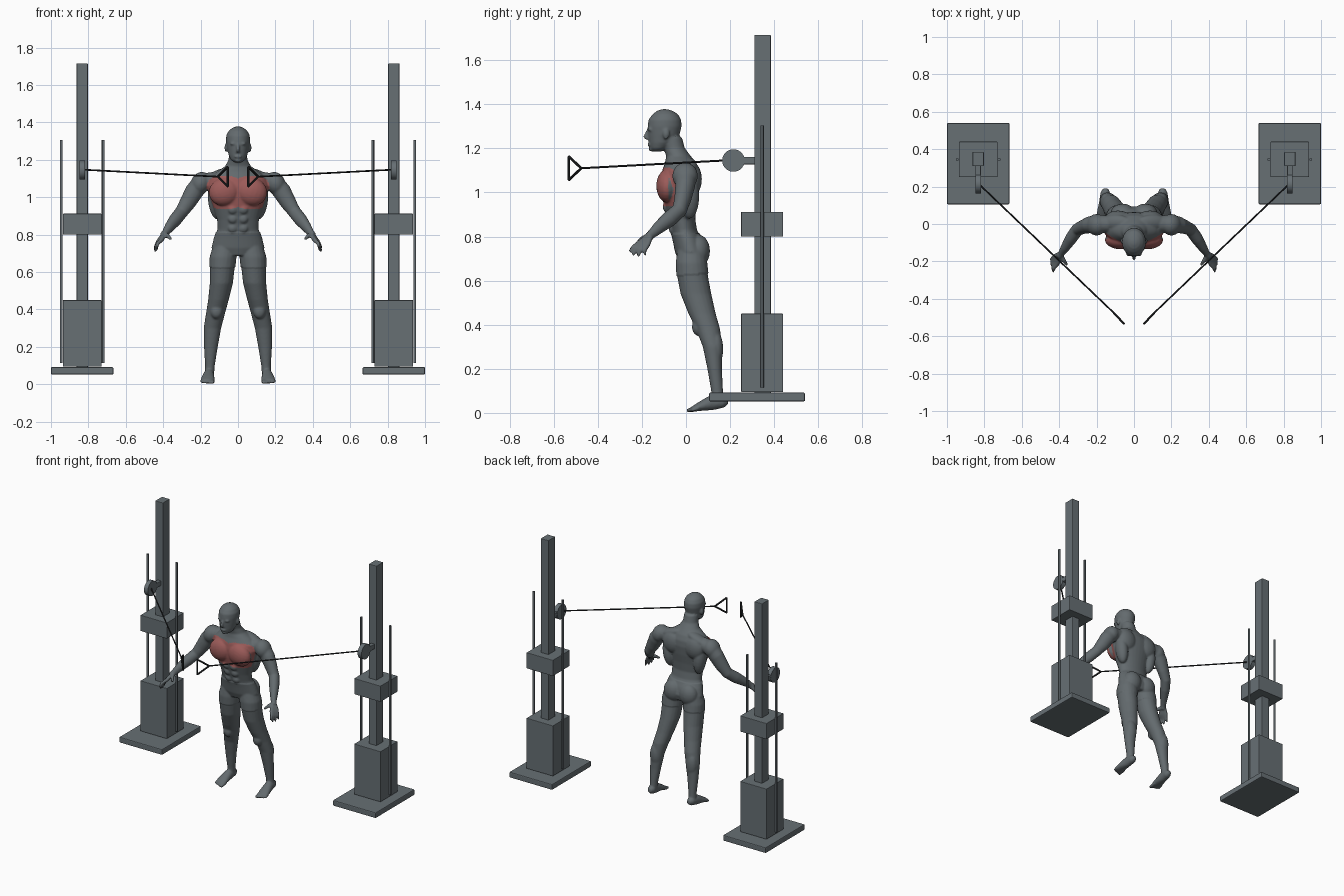
import bpy, bmesh, math
from mathutils import Vector, Matrix

if "Cube" in bpy.data.objects:
    bpy.data.objects.remove(bpy.data.objects["Cube"], do_unlink=True)


def material(name, r, g, b):
    m = bpy.data.materials.new(name)
    m.use_nodes = True
    m.diffuse_color = (r, g, b, 1)
    m.node_tree.nodes["Principled BSDF"].inputs["Base Color"].default_value = (r, g, b, 1)
    return m


STEEL = material("steel grey", .135, .16, .175)
SKIN = material("body grey", .125, .145, .155)
CHEST = material("muscle red", .33, .105, .1)
DARK = material("cable black", .02, .022, .024)


def make(name, bm, mat, smooth=False):
    bmesh.ops.recalc_face_normals(bm, faces=bm.faces)
    me = bpy.data.meshes.new(name)
    bm.to_mesh(me)
    bm.free()
    me.materials.append(mat)
    if smooth:
        me.shade_smooth()
    ob = bpy.data.objects.new(name, me)
    bpy.context.collection.objects.link(ob)
    return ob


def box(name, x, y, z, bevel=.003):
    bm = bmesh.new()
    lo, hi = Vector((x[0], y[0], z[0])), Vector((x[1], y[1], z[1]))
    mat = Matrix.Translation((lo + hi) / 2) @ Matrix.Diagonal((*(hi - lo), 1))
    bmesh.ops.create_cube(bm, size=1, matrix=mat)
    bmesh.ops.bevel(bm, geom=bm.edges[:], offset=bevel, segments=2, affect='EDGES', profile=.5)
    return make(name, bm, STEEL)


def add_rod(bm, a, b, r, sides=12):
    a, b = Vector(a), Vector(b)
    rot = (b - a).to_track_quat('Z', 'Y').to_matrix().to_4x4()
    bmesh.ops.create_cone(bm, cap_ends=True, segments=sides, radius1=r, radius2=r,
                          depth=(b - a).length, matrix=Matrix.Translation((a + b) / 2) @ rot)


def rod(name, pairs, r, mat, sides=12):
    bm = bmesh.new()
    for a, b in pairs:
        add_rod(bm, a, b, r, sides)
    ob = make(name, bm, mat)
    bpy.context.view_layer.objects.active = ob
    ob.select_set(True)
    bpy.ops.object.shade_smooth_by_angle()
    ob.select_set(False)


# Cable towers, one on each side
for side, s in (("left", 1), ("right", -1)):
    cx = s * .833

    def span(w):
        return cx - w, cx + w

    box(side + "_base_plate", span(.167), (.105, .54), (.052, .092), .006)
    box(side + "_weight_housing", span(.103), (.25, .44), (.095, .45))
    box(side + "_carriage_block", span(.103), (.25, .44), (.80, .912))
    box(side + "_post", span(.03), (.31, .385), (.09, 1.715))
    box(side + "_pulley_bracket", span(.014), (.2, .315), (1.128, 1.162))
    rod(side + "_guide_rods", [((cx + d, .345, .115), (cx + d, .345, 1.305))
                               for d in (-.112, .112)], .008, STEEL)
    rod(side + "_pulley", [((cx - .015, .215, 1.145), (cx + .015, .215, 1.145))], .051, STEEL, 32)
    apex = (s * .108, -.475, 1.11)
    top, low = (s * .055, -.532, 1.163), (s * .055, -.532, 1.057)
    rod(side + "_cable", [((s * .82, .205, 1.147), apex)], .0045, DARK, 8)
    rod(side + "_handle", [(apex, top), (apex, low), (top, low)], .006, DARK, 10)

# Athlete: overlapping solids that are fused into one skin
body = bmesh.new()


def loft(rings, sweep=False, mirror=True, n=20):
    """Skin ellipses (x, y, z, rx, ry); a sweep turns them along the path."""
    for s in ((1, -1) if mirror else (1,)):
        pts = [Vector((s * r[0], r[1], r[2])) for r in rings]
        loops = []
        for i, (p, r) in enumerate(zip(pts, rings)):
            rot = Matrix.Identity(3)
            if sweep:
                d = pts[min(i + 1, len(pts) - 1)] - pts[max(i - 1, 0)]
                rot = d.to_track_quat('Z', 'Y').to_matrix()
            angles = [2 * math.pi * k / n for k in range(n)]
            loops.append([body.verts.new(p + rot @ Vector((r[3] * math.cos(a), r[4] * math.sin(a), 0)))
                          for a in angles])
        for u, v in zip(loops, loops[1:]):
            for k in range(n):
                body.faces.new((u[k], u[(k + 1) % n], v[(k + 1) % n], v[k]))
        body.faces.new(loops[0][::-1])
        body.faces.new(loops[-1])


def blob(x, y, z, rx, ry, rz, tilt=0):
    for s in ((1, -1) if x else (1,)):
        mat = (Matrix.Translation((s * x, y, z)) @ Matrix.Rotation(s * tilt, 4, 'Y')
               @ Matrix.Diagonal((rx, ry, rz, 1)))
        bmesh.ops.create_uvsphere(body, u_segments=20, v_segments=12, radius=1, matrix=mat)


def trunk(profile):
    """Rows of height, half width, front y, back y."""
    loft([(0, (f + b) / 2, z, w, (b - f) / 2) for z, w, f, b in profile], mirror=False, n=32)


# Torso and neck
trunk([(.69, .10, -.03, .08), (.73, .138, -.046, .09), (.78, .126, -.056, .075),
       (.83, .110, -.068, .05), (.88, .112, -.082, .042), (.94, .13, -.1, .048),
       (1.0, .15, -.112, .058), (1.06, .165, -.115, .064), (1.1, .155, -.108, .06),
       (1.135, .115, -.095, .045), (1.165, .07, -.09, .022), (1.2, .05, -.1, -.005),
       (1.25, .048, -.115, -.018)])
# Head
trunk([(1.186, .02, -.15, -.11), (1.2, .038, -.163, -.085), (1.225, .05, -.168, -.055),
       (1.26, .058, -.172, -.03), (1.3, .064, -.174, -.02), (1.33, .063, -.17, -.022),
       (1.355, .05, -.152, -.036), (1.37, .032, -.132, -.06), (1.378, .012, -.11, -.085)])
loft([(0, -.172, 1.285, .007, .007), (0, -.185, 1.252, .01, .01),
      (0, -.176, 1.24, .011, .008)], mirror=False, n=10)
blob(.024, -.162, 1.286, .02, .012, .007)
blob(0, -.166, 1.217, .02, .01, .008)
blob(0, -.158, 1.196, .016, .012, .01)
blob(.064, -.09, 1.265, .008, .015, .024)

# Muscle masses
blob(.072, -.085, 1.03, .085, .05, .075, .3)
blob(.2, -.004, 1.075, .052, .058, .062, -.4)
blob(.085, .03, 1.06, .07, .042, .075)
blob(.10, .01, 1.12, .085, .04, .028, .35)
blob(.12, .015, .98, .04, .045, .10, .12)
blob(.06, .055, .735, .062, .05, .07)
for row in range(3):
    blob(.028, -.088 + row * .014, .935 - row * .05, .026, .018, .025)

# Arms
loft([(.13, 0, 1.09, .045, .045), (.195, 0, 1.08, .05, .052), (.235, -.004, 1.03, .045, .05),
      (.27, -.015, .97, .038, .044), (.303, -.03, .92, .034, .036), (.335, -.075, .88, .033, .037),
      (.367, -.125, .84, .025, .029), (.388, -.157, .81, .018, .021), (.4, -.172, .795, .018, .022)],
     sweep=True)
# Hands
for k in range(4):
    t = k / 3
    reach = .012 * math.sin(math.pi * t)
    loft([(.39 + .008 * t, -.17 + .012 * t, .805, .011, .011),
          (.408 + .017 * t, -.212 + .04 * t, .772 - .006 * t, .012, .012),
          (.43 + .012 * t, -.24 + .05 * t, .752 - .018 * t, .01, .01),
          (.432 + .014 * t, -.256 + .073 * t - reach, .73 - .016 * t - reach, .007, .007)],
         sweep=True, n=10)
loft([(.392, -.165, .805, .013, .013), (.375, -.195, .793, .012, .012),
      (.358, -.22, .776, .008, .008)], sweep=True, n=10)

# Legs
loft([(.07, .025, .74, .06, .06), (.08, .025, .68, .068, .068), (.084, .03, .62, .066, .07),
      (.089, .045, .54, .062, .07), (.105, .073, .45, .055, .062), (.12, .1, .38, .051, .055),
      (.137, .12, .3, .047, .044), (.145, .13, .2, .037, .033), (.15, .141, .1, .026, .027),
      (.153, .145, .05, .025, .026)])
blob(.115, .055, .39, .033, .028, .04)
blob(.14, .135, .29, .04, .034, .08)
# Feet
loft([(.152, .19, .053, .014, .014), (.153, .168, .05, .026, .027), (.157, .115, .046, .03, .034),
      (.162, .06, .028, .037, .02), (.165, .028, .016, .036, .012)], sweep=True)
for k in range(5):
    x = .137 + .0145 * k
    r = .0115 - .0012 * k
    loft([(x, .055, .02, r, r), (x, .02 + .003 * k, .013, r, r),
          (x + .001, .004 + .005 * k, .01, r * .7, r * .7)], sweep=True, n=10)

raw = make("athlete_raw", body, SKIN)
remesh = raw.modifiers.new("fuse", 'REMESH')
remesh.mode = 'VOXEL'
remesh.voxel_size = .0055
relax = raw.modifiers.new("relax", 'SMOOTH')
relax.factor = .5
relax.iterations = 5
mesh = bpy.data.meshes.new_from_object(raw.evaluated_get(bpy.context.evaluated_depsgraph_get()))
bpy.data.objects.remove(raw, do_unlink=True)

# Shorts stand slightly proud of the skin
skin = bmesh.new()
skin.from_mesh(mesh)
skin.normal_update()
for v in skin.verts:
    if .625 + .08 * v.co.y < v.co.z < .812 and abs(v.co.x) < .25:
        v.co += v.normal * .004

athlete = make("athlete", skin, SKIN, smooth=True)
athlete.data.materials.append(CHEST)
# Chest muscles are coloured on the front of the torso
for f in athlete.data.polygons:
    x, y, z = f.center
    inside = (abs(abs(x) - .072) / .098) ** 3 + (abs(z - 1.025) / .088) ** 3 < 1
    f.material_index = int(inside and y < -.035 and f.normal.y < .1)
bpy.data.meshes.remove(mesh)
